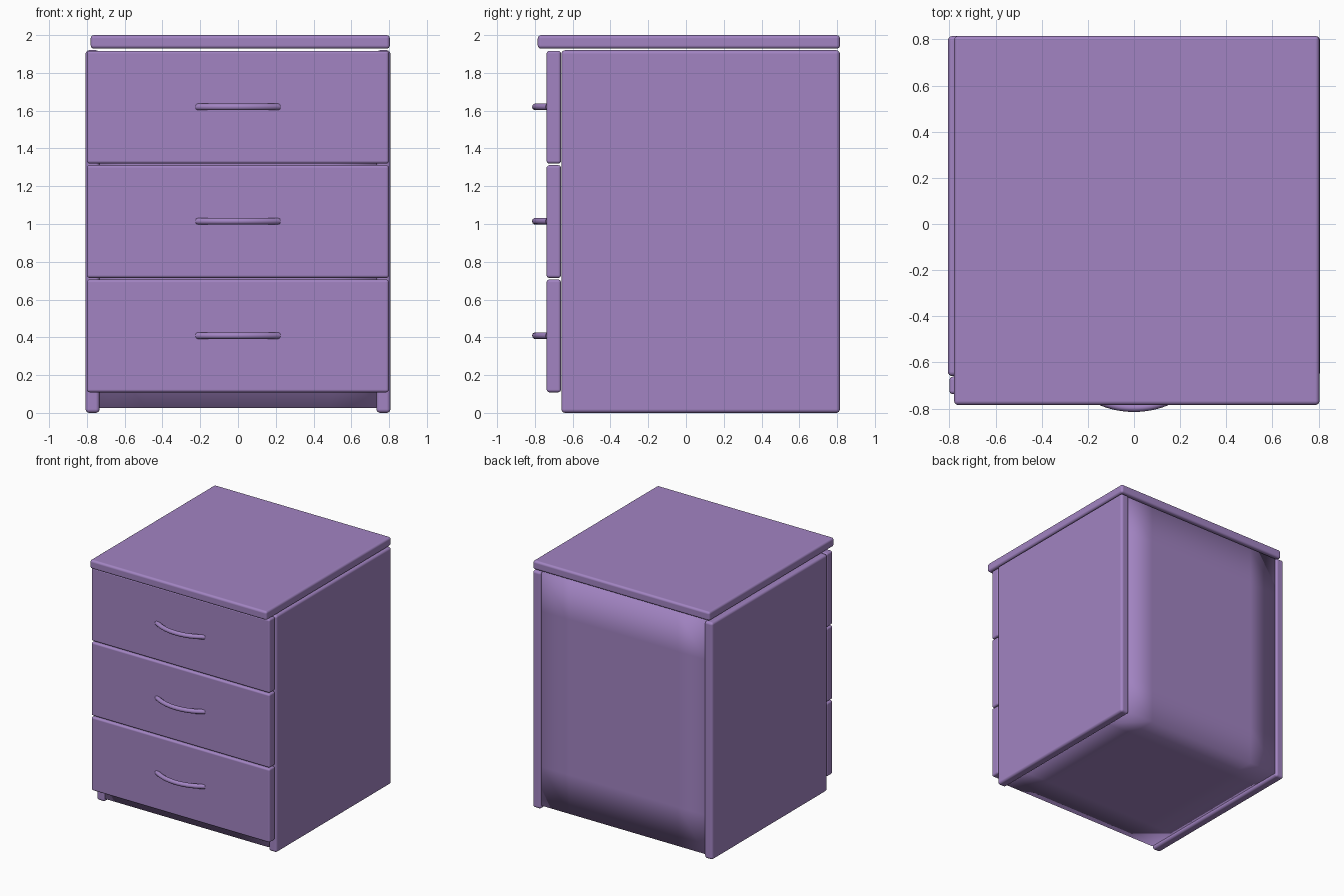
import bpy
import bmesh
import math

if "Cube" in bpy.data.objects:
    bpy.data.objects.remove(bpy.data.objects["Cube"])

mat = bpy.data.materials.new("purple")
mat.diffuse_color = (0.36, 0.23, 0.54, 1)
mat.use_nodes = True
mat.node_tree.nodes["Principled BSDF"].inputs["Base Color"].default_value = mat.diffuse_color


def box(name, lo, hi, bevel=0.0, cuts=0):
    bm = bmesh.new()
    bmesh.ops.create_cube(bm, size=1)
    for v in bm.verts:
        v.co = [(a + b) / 2 + c * (b - a) for a, b, c in zip(lo, hi, v.co)]
    if cuts:
        bmesh.ops.subdivide_edges(bm, edges=bm.edges[:], cuts=cuts, use_grid_fill=True)
    for f in bm.faces:
        f.smooth = True
    mesh = bpy.data.meshes.new(name)
    bm.to_mesh(mesh)
    bm.free()
    mesh.materials.append(mat)
    ob = bpy.data.objects.new(name, mesh)
    bpy.context.collection.objects.link(ob)
    if bevel:
        m = ob.modifiers.new("rounded_edges", 'BEVEL')
        m.width = bevel
        m.segments = 4
        m.harden_normals = True
    return ob


def handle(name, z):
    # bowed bar whose ends run into the drawer front
    cu = bpy.data.curves.new(name, 'CURVE')
    cu.dimensions = '3D'
    cu.bevel_depth = 0.018
    cu.bevel_resolution = 3
    cu.use_fill_caps = True
    n, radius, half = 24, 0.375, math.radians(35)
    sp = cu.splines.new('POLY')
    sp.points.add(n)
    for i, p in enumerate(sp.points):
        a = half * (2 * i / n - 1)
        p.co = (radius * math.sin(a), -0.797 + radius * (1 - math.cos(a)), z, 1)
    sp.use_smooth = True
    cu.materials.append(mat)
    ob = bpy.data.objects.new(name, cu)
    bpy.context.collection.objects.link(ob)


# carcass, softly shaded across its edges
box("carcass", (-0.733, -0.655, 0.027), (0.733, 0.80, 1.915), cuts=5)

# side panels standing on the floor
for name, x in (("left_side_panel", -0.807), ("right_side_panel", 0.733)):
    box(name, (x, -0.66, 0), (x + 0.074, 0.815, 1.92), 0.02)

# overhanging top board
box("top_board", (-0.78, -0.785, 1.928), (0.804, 0.815, 2.0), 0.018)

# three drawer fronts with handles
for i in range(3):
    z = 0.109 + i * 0.6055
    box(f"drawer_front_{i + 1}", (-0.80, -0.738, z), (0.799, -0.662, z + 0.597), 0.015)
    handle(f"drawer_handle_{i + 1}", z + 0.30)
